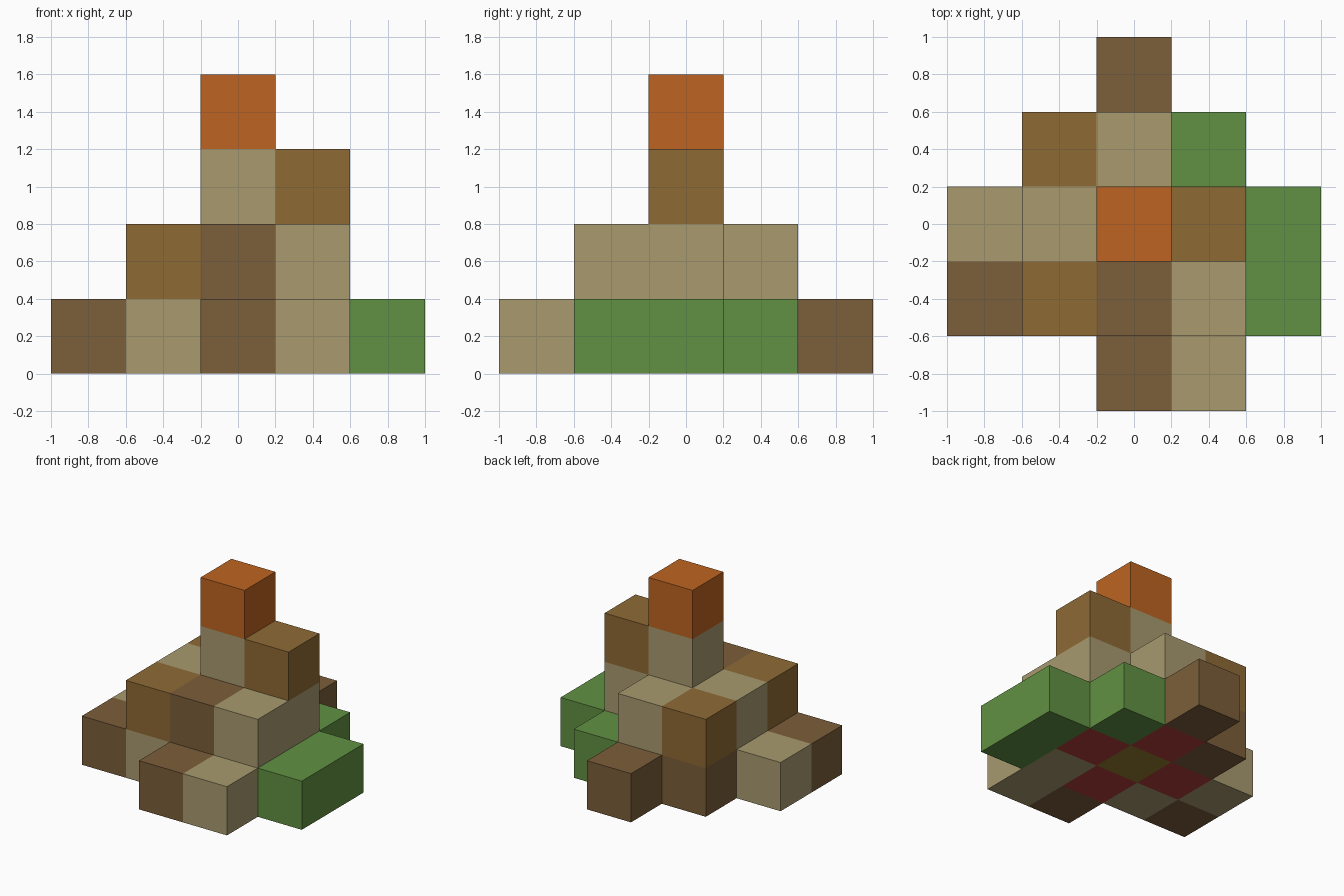
import bpy
import bmesh
from mathutils import Vector

cube = bpy.data.objects.get("Cube")
if cube:
    bpy.data.objects.remove(cube, do_unlink=True)

SIZE = 0.4  # edge of one block


def linear(c):
    c /= 255
    return c / 12.92 if c <= 0.04045 else ((c + 0.055) / 1.055) ** 2.4


def make_material(name, rgb):
    colour = (*[linear(c) for c in rgb], 1)
    mat = bpy.data.materials.new(name)
    mat.use_nodes = True
    mat.diffuse_color = colour
    bsdf = mat.node_tree.nodes["Principled BSDF"]
    bsdf.inputs["Base Color"].default_value = colour
    bsdf.inputs["Roughness"].default_value = 0.9
    return mat


# One material per map letter
MATERIALS = {
    "d": make_material("dark_brown", (124, 94, 58)),
    "m": make_material("ochre_brown", (143, 106, 53)),
    "t": make_material("tan", (168, 154, 111)),
    "g": make_material("green", (97, 145, 66)),
    "o": make_material("orange", (190, 100, 33)),
    "r": make_material("red", (180, 62, 57)),
    "y": make_material("olive_yellow", (150, 123, 44)),
}
LETTERS = list(MATERIALS)

# Block maps from the bottom up; rows run back to front, columns left to right
LAYERS = {
    "base_layer": ["..d..", ".drg.", "tryrg", "dtrtg", "..dt."],
    "second_layer": [".....", ".mt..", ".trt.", ".mdt.", "....."],
    "third_layer": [".....", ".....", "..tm.", ".....", "....."],
    "top_block": [".....", ".....", "..o..", ".....", "....."],
}

blocks = {}
for z, rows in enumerate(LAYERS.values()):
    for r, row in enumerate(rows):
        for c, letter in enumerate(row):
            if letter != ".":
                blocks[(c - 2, 2 - r, z)] = letter

AXES = [Vector(v) for v in ((1, 0, 0), (0, 1, 0), (0, 0, 1))]


def add_side(bm, cell, axis, sign):
    """Add one outward square of a block."""
    n = AXES[axis] * sign
    u = AXES[(axis + 1) % 3]
    v = AXES[(axis + 2) % 3] * sign
    centre = Vector(cell) + Vector((0, 0, 0.5)) + n / 2
    corners = [centre + (u * a + v * b) / 2
               for a, b in ((-1, -1), (1, -1), (1, 1), (-1, 1))]
    face = bm.faces.new([bm.verts.new(p * SIZE) for p in corners])
    face.material_index = LETTERS.index(blocks[cell])


# Each layer is a shell of the exposed block sides
for level, name in enumerate(LAYERS):
    bm = bmesh.new()
    for cell in blocks:
        if cell[2] != level:
            continue
        for axis in range(3):
            for sign in (-1, 1):
                neighbour = list(cell)
                neighbour[axis] += sign
                if tuple(neighbour) not in blocks:
                    add_side(bm, cell, axis, sign)
    bmesh.ops.remove_doubles(bm, verts=bm.verts, dist=0.001)
    mesh = bpy.data.meshes.new(name)
    bm.to_mesh(mesh)
    bm.free()
    for mat in MATERIALS.values():
        mesh.materials.append(mat)
    bpy.context.collection.objects.link(bpy.data.objects.new(name, mesh))
